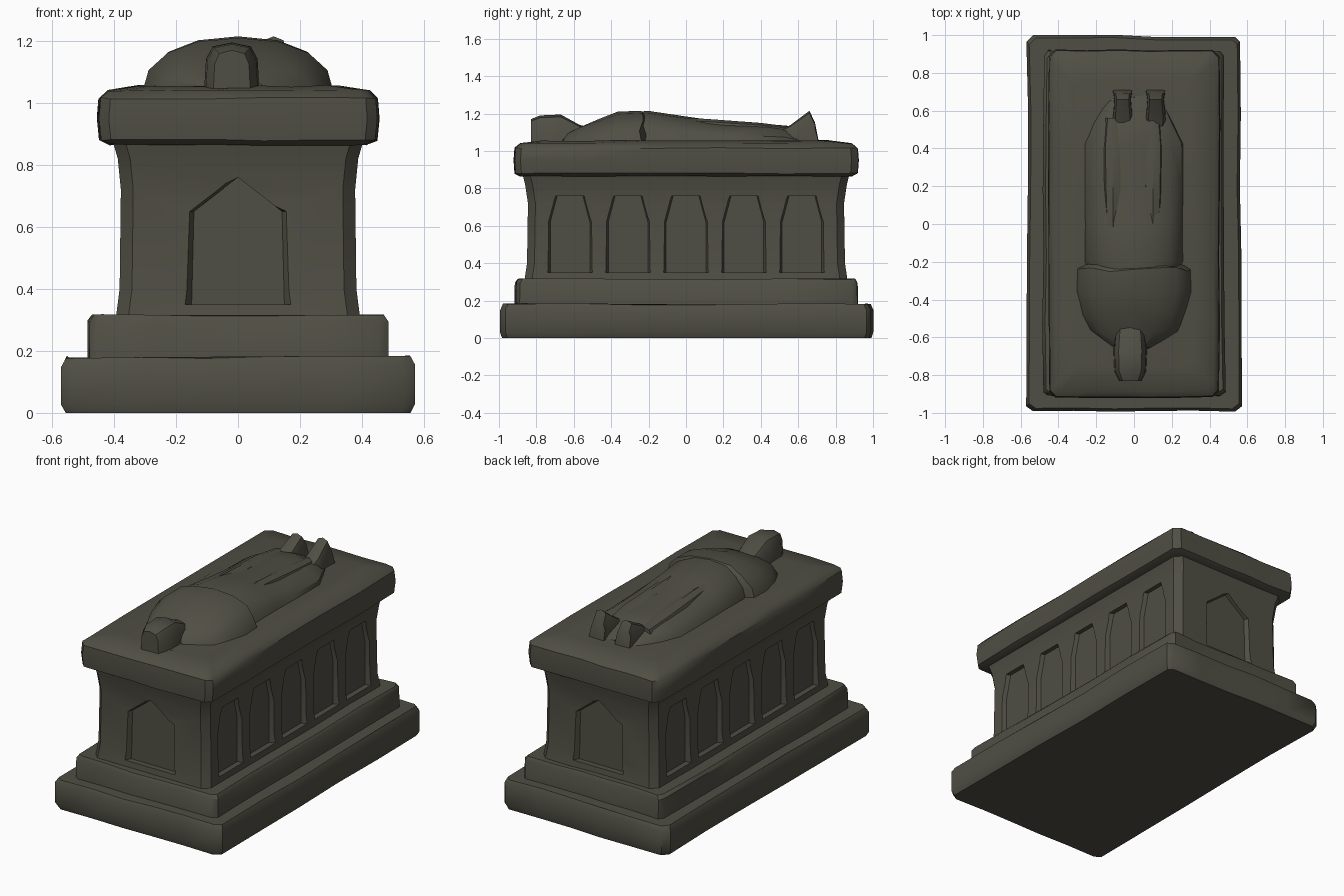
import bpy, bmesh, math, random
from mathutils import Matrix, Vector

random.seed(4)
cube = bpy.data.objects.get("Cube")
if cube:
    bpy.data.objects.remove(cube, do_unlink=True)

STONE = (0.08, 0.077, 0.058, 1)
stone = bpy.data.materials.new("dark weathered stone")
stone.use_nodes = True
stone.diffuse_color = STONE
bsdf = stone.node_tree.nodes["Principled BSDF"]
bsdf.inputs["Base Color"].default_value = STONE
bsdf.inputs["Roughness"].default_value = 0.9


def skin(name, rings, angle=40):
    """Join closed rings of points into a capped solid."""
    bm = bmesh.new()
    loops = [[bm.verts.new(p) for p in ring] for ring in rings]
    for a, b in zip(loops, loops[1:]):
        for i in range(len(a)):
            j = (i + 1) % len(a)
            bm.faces.new((a[i], a[j], b[j], b[i]))
    bm.faces.new(loops[0])
    bm.faces.new(loops[-1])
    bmesh.ops.recalc_face_normals(bm, faces=bm.faces)
    mesh = bpy.data.meshes.new(name)
    bm.to_mesh(mesh)
    bm.free()
    mesh.materials.append(stone)
    ob = bpy.data.objects.new(name, mesh)
    bpy.context.collection.objects.link(ob)
    smooth(ob, angle)
    return ob


def smooth(ob, angle=40):
    bpy.ops.object.select_all(action="DESELECT")
    ob.select_set(True)
    bpy.context.view_layer.objects.active = ob
    bpy.ops.object.shade_smooth_by_angle(angle=math.radians(angle))


def slab(name, profile, chip=0.03, wear=0.0, cuts=5):
    """Stack of chamfered rectangles, each (z, half width, half length)."""
    rings = []
    shifts = [random.uniform(-wear, wear) for _ in range(4 * (cuts + 1))]
    for z, hx, hy in profile:
        corners = [(-hx, -hy), (hx, -hy), (hx, hy), (-hx, hy)]
        ring = []
        for k in range(4):
            a, b = Vector(corners[k]), Vector(corners[(k + 1) % 4])
            along = (b - a).normalized()
            out = Vector((along.y, -along.x))
            start, end = a + along * chip, b - along * chip
            for i in range(cuts + 1):
                p = start.lerp(end, i / cuts) + out * shifts[k * (cuts + 1) + i]
                dz = random.uniform(-wear, wear) * 0.6 if z > 0 else 0
                ring.append((p.x, p.y, z + dz))
        rings.append(ring)
    return skin(name, rings)


def mound(name, sections, x=0.0, base=1.03, power=0.75, sides=8, wear=0.0):
    """Domed sections along y, each (y, half width, top height)."""
    rings = []
    for y, w, top in sections:
        ring = []
        for i in range(sides + 1):
            t = math.pi * i / sides
            c, s = math.cos(t), max(0.0, math.sin(t))
            ring.append((x + math.copysign(abs(c) ** power, c) * w,
                         y + random.uniform(-wear, wear),
                         base + (top - base) * s ** power))
        rings.append(ring)
    return skin(name, rings, 35)


# Stepped base
slab("lower_plinth", [(0, 0.55, 0.985), (0.03, 0.565, 0.995), (0.15, 0.565, 0.995),
                      (0.18, 0.55, 0.98)], 0.03, 0.008)
slab("upper_plinth", [(0.16, 0.48, 0.915), (0.295, 0.48, 0.912),
                      (0.315, 0.465, 0.9)], 0.025, 0.006)

# Chest with flared top and foot
chest = slab("chest", [(0.30, 0.395, 0.865), (0.40, 0.382, 0.85), (0.72, 0.378, 0.845),
                       (0.82, 0.388, 0.86), (0.88, 0.405, 0.875)], 0.04, 0, 1)

# Arched niches cut into all four sides
SIDE_ARCH = [(-1, 0.35), (1, 0.35), (1, 0.62), (0.65, 0.76), (-0.65, 0.76), (-1, 0.62)]
END_ARCH = [(-1, 0.35), (1, 0.35), (0.95, 0.65), (0, 0.76), (-0.95, 0.65)]


def niche(arch, half, along, reach, turn):
    """Arched prism whose inner face lies at the given reach."""
    spin = Matrix.Rotation(turn, 3, "Z")
    rings = [[spin @ Vector((along + u * half * grow, -d, z)) for u, z in arch]
             for d, grow in ((reach, 0.88), (reach + 0.15, 1.4))]
    cutter = skin("niche_cutter", rings)
    cutter.hide_render = True
    mod = chest.modifiers.new("niche", "BOOLEAN")
    mod.operation = "DIFFERENCE"
    mod.solver = "EXACT"
    mod.object = cutter
    bpy.context.view_layer.objects.active = chest
    bpy.ops.object.modifier_apply(modifier=mod.name)
    bpy.data.objects.remove(cutter, do_unlink=True)


for k in range(5):
    for side in (-1, 1):
        niche(SIDE_ARCH, 0.12, (k - 2) * 0.31, 0.355, side * math.pi / 2)
for turn in (0, math.pi):
    niche(END_ARCH, 0.17, 0, 0.822, turn)
smooth(chest)

# Overhanging lid with a gently raised top
slab("lid", [(0.865, 0.41, 0.885), (0.88, 0.445, 0.915), (0.95, 0.452, 0.92),
             (1.015, 0.447, 0.915), (1.04, 0.42, 0.885), (1.055, 0.32, 0.76)], 0.035, 0.005)

# Recumbent figure
mound("shoulders", [(-0.66, 0.09, 1.08), (-0.57, 0.24, 1.13), (-0.47, 0.28, 1.17),
                    (-0.36, 0.31, 1.21), (-0.24, 0.305, 1.215), (-0.21, 0.24, 1.19)],
      power=0.9, wear=0.012)
mound("robe", [(-0.3, 0.22, 1.2), (-0.2, 0.265, 1.215), (0, 0.265, 1.185),
               (0.2, 0.27, 1.155), (0.42, 0.27, 1.145), (0.53, 0.22, 1.135),
               (0.68, 0.14, 1.06)], power=0.9, wear=0.01)
mound("head", [(-0.83, 0.06, 1.17), (-0.78, 0.085, 1.19), (-0.67, 0.09, 1.195),
               (-0.57, 0.08, 1.14), (-0.5, 0.07, 1.12)], -0.02, power=0.55, sides=6)

# Folds of the robe over each leg
for name, x in (("right_leg_fold", -0.11), ("left_leg_fold", 0.1)):
    mound(name, [(-0.2, 0.03, 1.185), (0.1, 0.06, 1.172), (0.4, 0.07, 1.15),
                 (0.56, 0.05, 1.13)], x, sides=6)

# Upturned feet
for name, x, top in (("right_foot", -0.06, 1.195), ("left_foot", 0.115, 1.215)):
    mound(name, [(0.5, 0.05, 1.11), (0.56, 0.055, 1.14), (0.66, 0.045, top),
                 (0.69, 0.05, 1.15), (0.71, 0.055, 1.05)], x, power=0.5, sides=6)
